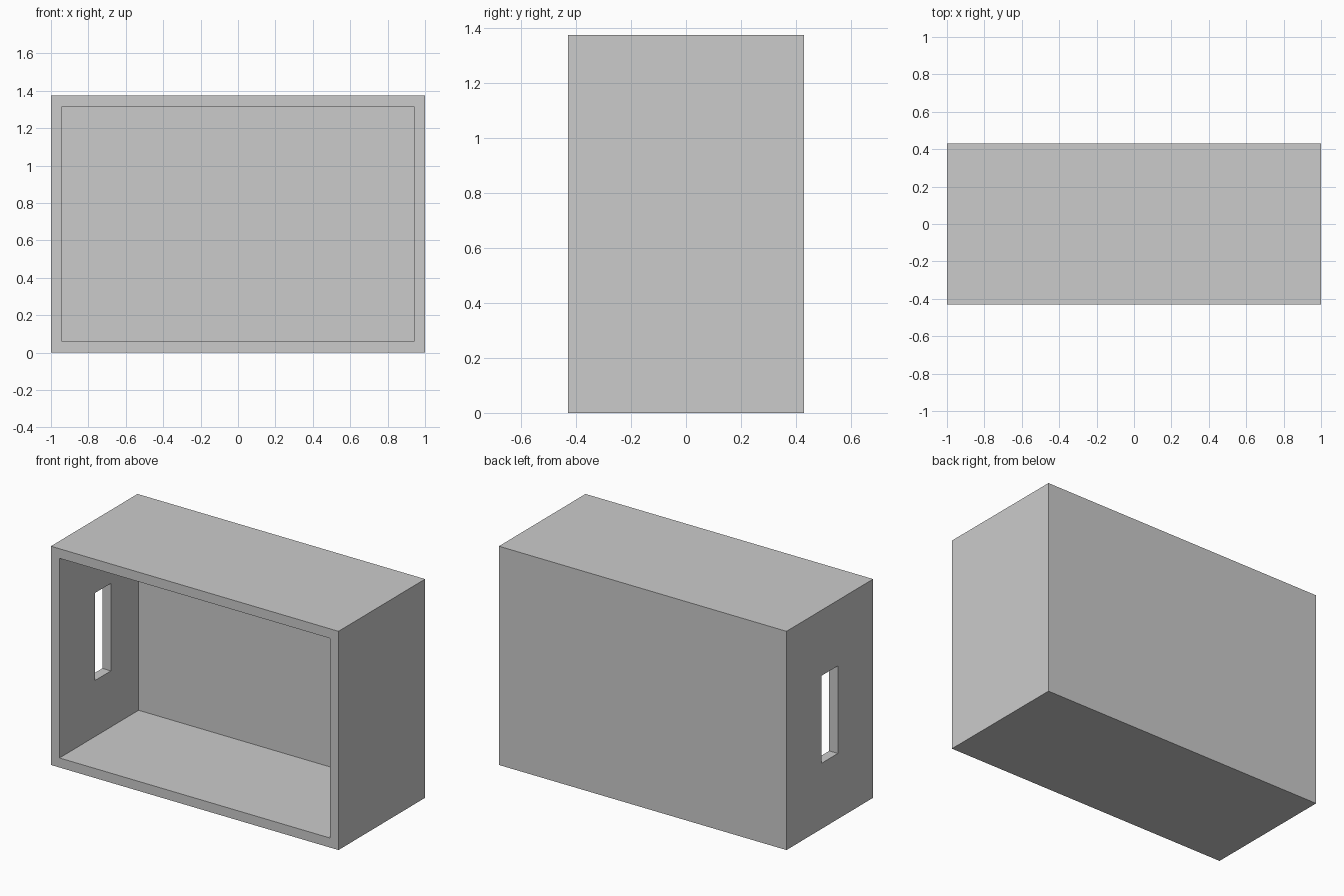
import bpy

if "Cube" in bpy.data.objects:
    bpy.data.objects.remove(bpy.data.objects["Cube"])

W, D, H = 2.0, 0.86, 1.375      # outer size
WALL = 0.06                     # rim thickness
BACK_Y = 0.355                  # inner face of the back panel


def box(name, lo, hi):
    """Axis-aligned box between two corners."""
    centre = [(a + b) / 2 for a, b in zip(lo, hi)]
    bpy.ops.mesh.primitive_cube_add(size=1, location=centre)
    obj = bpy.context.object
    obj.name = name
    obj.scale = [b - a for a, b in zip(lo, hi)]
    bpy.ops.object.transform_apply(location=True, rotation=False, scale=True)
    return obj


def cut(target, cutter):
    """Subtract a cutter from the target and remove it."""
    mod = target.modifiers.new(cutter.name, 'BOOLEAN')
    mod.operation = 'DIFFERENCE'
    mod.solver = 'EXACT'
    mod.object = cutter
    bpy.context.view_layer.objects.active = target
    bpy.ops.object.modifier_apply(modifier=mod.name)
    bpy.data.objects.remove(cutter, do_unlink=True)


# Outer shell
case = box("open_box", (-W / 2, -D / 2, 0), (W / 2, D / 2, H))

# Cavity open to the front
cut(case, box("cavity", (-W / 2 + WALL, -D, WALL),
              (W / 2 - WALL, BACK_Y, H - WALL)))

# Upright hand slot through the left wall only
cut(case, box("hand_slot", (-1.2, -0.08, 0.4125), (-0.8, 0.08, 0.9625)))
